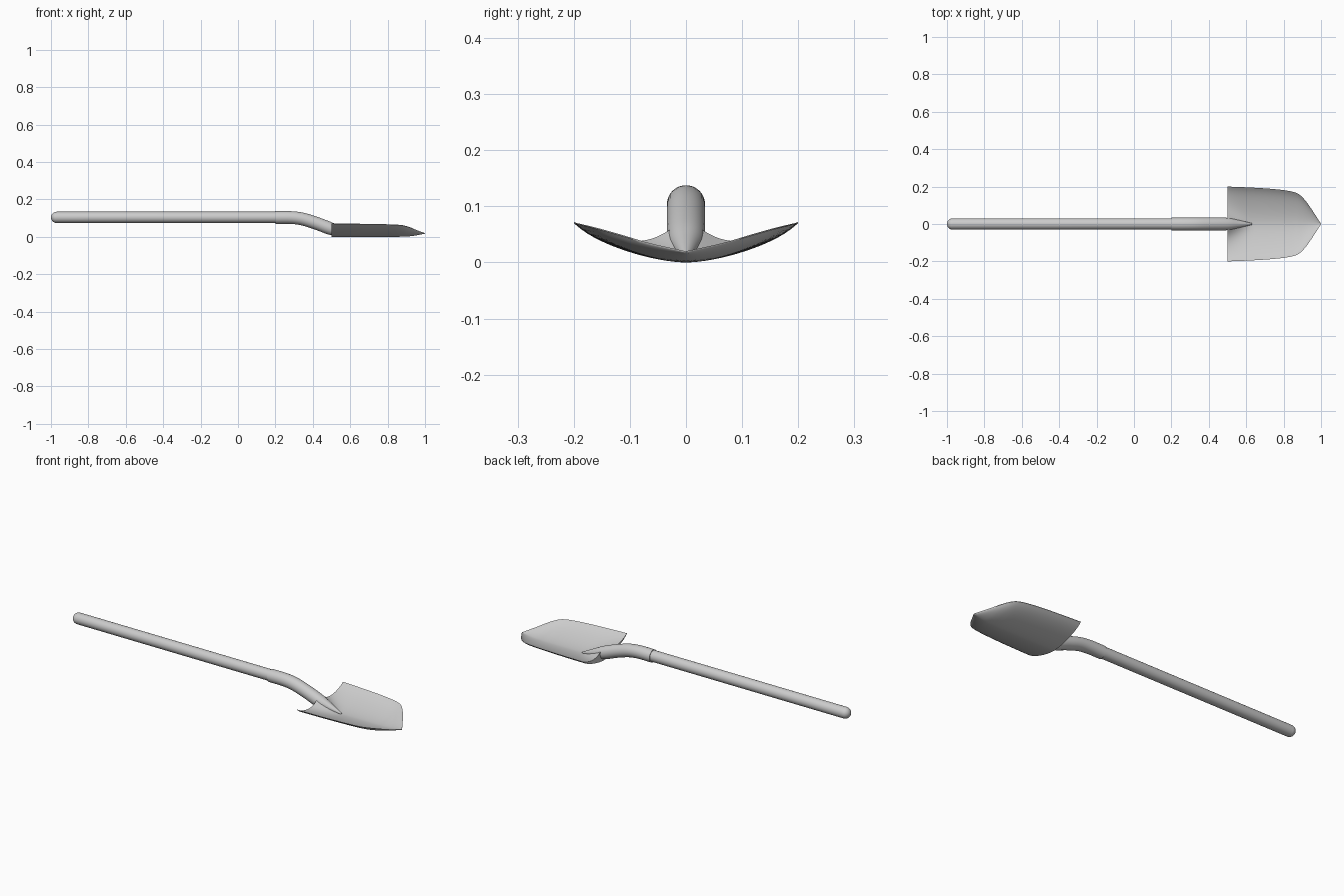
import bpy, bmesh, math
from mathutils import Vector

if "Cube" in bpy.data.objects:
    bpy.data.objects.remove(bpy.data.objects["Cube"])


def smooth_rows(rows, steps):
    """Catmull-Rom interpolation through rows of numbers."""
    pts = [Vector(r) for r in rows]
    pts = [2 * pts[0] - pts[1]] + pts + [2 * pts[-1] - pts[-2]]
    out = []
    for i in range(1, len(pts) - 2):
        a, b, c, d = pts[i - 1:i + 3]
        for k in range(steps):
            t = k / steps
            out.append(0.5 * (2 * b + (c - a) * t + (2 * a - 5 * b + 4 * c - d) * t * t
                              + (3 * b - a - 3 * c + d) * t ** 3))
    return out + [pts[-2]]


def loft(name, rings, angle):
    """Skin closed rings of equal length and cap both ends."""
    bm = bmesh.new()
    loops = [[bm.verts.new(p) for p in ring] for ring in rings]
    n = len(loops[0])
    for a, b in zip(loops, loops[1:]):
        for i in range(n):
            j = (i + 1) % n
            bm.faces.new((a[i], a[j], b[j], b[i]))
    bm.faces.new(loops[0])
    bm.faces.new(loops[-1])
    bmesh.ops.remove_doubles(bm, verts=bm.verts, dist=0.0002)
    bmesh.ops.recalc_face_normals(bm, faces=bm.faces)
    me = bpy.data.meshes.new(name)
    bm.to_mesh(me)
    bm.free()
    ob = bpy.data.objects.new(name, me)
    bpy.context.collection.objects.link(ob)
    bpy.ops.object.select_all(action='DESELECT')
    bpy.context.view_layer.objects.active = ob
    ob.select_set(True)
    bpy.ops.object.shade_smooth_by_angle(angle=math.radians(angle))
    return ob


def tube(name, rows, sides=32):
    """Round tube through (x, z, radius) rows in the XZ plane."""
    rings = []
    for i, (x, z, r) in enumerate(rows):
        p, q = rows[max(i - 1, 0)], rows[min(i + 1, len(rows) - 1)]
        t = Vector((q[0] - p[0], q[1] - p[1])).normalized()
        ring = []
        for k in range(sides):
            a = 2 * math.pi * k / sides
            c, s = r * math.cos(a), r * math.sin(a)
            ring.append((x - t.y * s, c, z + t.x * s))
        rings.append(ring)
    return loft(name, rings, 40)


# Straight handle with a rounded end
R, HZ = 0.030, 0.104
cap = [(-1 + R * (1 - math.cos(a)), HZ, max(R * math.sin(a), 0.001))
       for a in [math.pi / 2 * i / 8 for i in range(9)]]
tube("handle", cap + [(0.24, HZ, R)])

# Bent socket, tapering away inside the blade
tube("socket", smooth_rows([(0.20, 0.103, 0.034), (0.28, 0.103, 0.034), (0.345, 0.095, 0.034),
                            (0.42, 0.072, 0.034), (0.50, 0.042, 0.033), (0.56, 0.025, 0.021),
                            (0.63, 0.007, 0.004)], 6))

# Dished blade: x, half width, edge height, centre height
outline = smooth_rows([(0.50, 0.200, 0.070, 0.000), (0.54, 0.1985, 0.0695, 0.000),
                       (0.58, 0.197, 0.069, 0.000), (0.64, 0.194, 0.068, 0.000),
                       (0.72, 0.189, 0.067, 0.000), (0.80, 0.181, 0.065, 0.000),
                       (0.85, 0.172, 0.063, 0.000), (0.88, 0.160, 0.060, 0.001),
                       (0.905, 0.138, 0.054, 0.002), (0.93, 0.107, 0.045, 0.004),
                       (0.96, 0.063, 0.032, 0.009), (1.00, 0.0001, 0.018, 0.017)], 4)
N = 48
rings = []
for x, hw, edge, mid in outline:
    t = min((x - 0.5) / 0.13, 1)
    bottom, top = [], []
    for j in range(N + 1):
        v = 2 * j / N - 1
        v = 0.5 * v + 0.5 * v * abs(v)
        w = abs(v)
        z = mid + (edge - mid) * (0.85 * w ** 1.7 + 0.15 * w ** 8)
        # Flare that blends the socket into the blade
        flare = 0.064 * (1 - t) ** 1.5 / (1 + (v * hw / (0.055 * (1 - 0.5 * t))) ** 2)
        bottom.append((x, v * hw, z))
        top.append((x, v * hw, z + 0.002 + 0.004 * (1 - w ** 4) * min(1, (1 - x) * 8)
                    + flare * (1 - w ** 4)))
    rings.append(bottom + top[::-1])
loft("blade", rings, 40)
